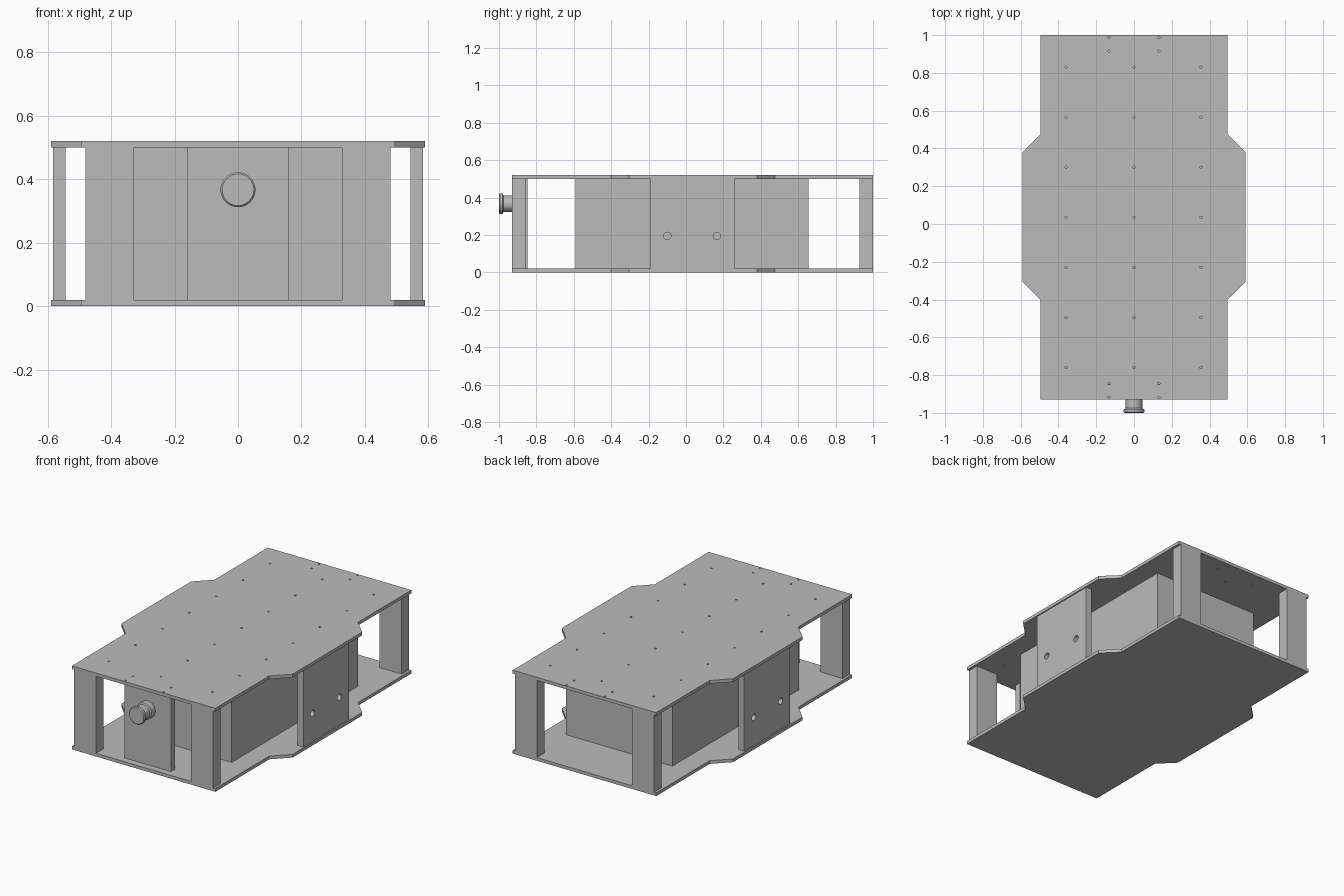
import bpy, bmesh, math
from mathutils import Matrix, Vector

if "Cube" in bpy.data.objects:
    bpy.data.objects.remove(bpy.data.objects["Cube"], do_unlink=True)

grey = bpy.data.materials.new("plain_grey")
grey.use_nodes = True
colour = (0.5, 0.5, 0.5, 1)
grey.diffuse_color = colour
grey.node_tree.nodes["Principled BSDF"].inputs["Base Color"].default_value = colour

PLATE, TOP = 0.02, 0.52
FRONT, BACK = -0.93, 1.0


def finish(name, bm):
    bmesh.ops.recalc_face_normals(bm, faces=bm.faces)
    mesh = bpy.data.meshes.new(name)
    bm.to_mesh(mesh)
    bm.free()
    mesh.materials.append(grey)
    obj = bpy.data.objects.new(name, mesh)
    bpy.context.scene.collection.objects.link(obj)
    return obj


def box(name, x0, x1, y0, y1, z0=PLATE, z1=TOP - PLATE):
    bm = bmesh.new()
    size = Matrix.Diagonal((x1 - x0, y1 - y0, z1 - z0, 1))
    centre = Matrix.Translation(((x0 + x1) / 2, (y0 + y1) / 2, (z0 + z1) / 2))
    bmesh.ops.create_cube(bm, size=1, matrix=centre @ size)
    return finish(name, bm)


def drill(obj, points, radius, axis):
    """Cut round holes through a part at the given points."""
    bm = bmesh.new()
    turn = Vector(axis).to_track_quat('Z', 'Y').to_matrix().to_4x4()
    for p in points:
        bmesh.ops.create_cone(bm, cap_ends=True, segments=16, radius1=radius,
                              radius2=radius, depth=0.1,
                              matrix=Matrix.Translation(p) @ turn)
    cutter = finish("hole_cutter", bm)
    cutter.hide_render = True
    mod = obj.modifiers.new("holes", 'BOOLEAN')
    mod.operation, mod.solver, mod.object = 'DIFFERENCE', 'EXACT', cutter
    bpy.context.view_layer.objects.active = obj
    bpy.ops.object.modifier_apply(modifier=mod.name)
    bpy.data.objects.remove(cutter, do_unlink=True)


def deck(name, z):
    """Plate with a wider, chamfered middle."""
    half = [(0.495, FRONT), (0.495, -0.4), (0.59, -0.305),
            (0.59, 0.38), (0.495, 0.475), (0.495, BACK)]
    outline = half + [(-x, y) for x, y in reversed(half)]
    bm = bmesh.new()
    face = bm.faces.new([bm.verts.new((x, y, z)) for x, y in outline])
    out = bmesh.ops.extrude_face_region(bm, geom=[face])
    bmesh.ops.translate(bm, vec=(0, 0, PLATE),
                        verts=[v for v in out["geom"] if isinstance(v, bmesh.types.BMVert)])
    return finish(name, bm)


# Decks, with mounting holes in the upper one
deck("bottom_plate", 0)
top = deck("top_plate", TOP - PLATE)
holes = [(x, 0.83 - 0.265 * i, TOP) for x in (-0.36, 0, 0.355) for i in range(7)]
holes += [(x, y, TOP) for x in (-0.133, 0.131) for y in (0.988, 0.915, -0.845, -0.918)]
drill(top, holes, 0.006, (0, 0, 1))

# Corner posts and drilled side panels
for side, s in (("left", 1), ("right", -1)):
    x0, x1 = sorted((s * 0.328, s * 0.48))
    box("front_post_" + side, x0, x1, FRONT, FRONT + 0.073)
    box("back_post_" + side, x0, x1, BACK - 0.073, BACK)
    x0, x1 = sorted((s * 0.543, s * 0.583))
    panel = box("side_panel_" + side, x0, x1, -0.19, 0.26)
    drill(panel, [(s * 0.563, y, 0.195) for y in (-0.1, 0.165)], 0.02, (1, 0, 0))

# Inner block and front camera board
box("inner_block", -0.365, 0.37, -0.59, 0.655)
box("camera_board", -0.16, 0.16, -0.888, -0.848)

# Lens, a turned spool pointing forwards
profile = [(0, -1), (0.05, -1), (0.055, -0.995), (0.055, -0.982), (0.044, -0.975),
           (0.044, -0.93), (0.052, -0.925), (0.052, -0.885), (0, -0.885)]
bm = bmesh.new()
verts = [bm.verts.new((r, y, 0.367)) for r, y in profile]
edges = [bm.edges.new(pair) for pair in zip(verts, verts[1:])]
bmesh.ops.spin(bm, geom=verts + edges, cent=(0, 0, 0.367), axis=(0, 1, 0),
               angle=math.tau, steps=40)
bmesh.ops.remove_doubles(bm, verts=bm.verts, dist=0.0001)
lens = finish("camera_lens", bm)
bpy.ops.object.select_all(action='DESELECT')
lens.select_set(True)
bpy.context.view_layer.objects.active = lens
bpy.ops.object.shade_smooth_by_angle(angle=math.radians(25))
